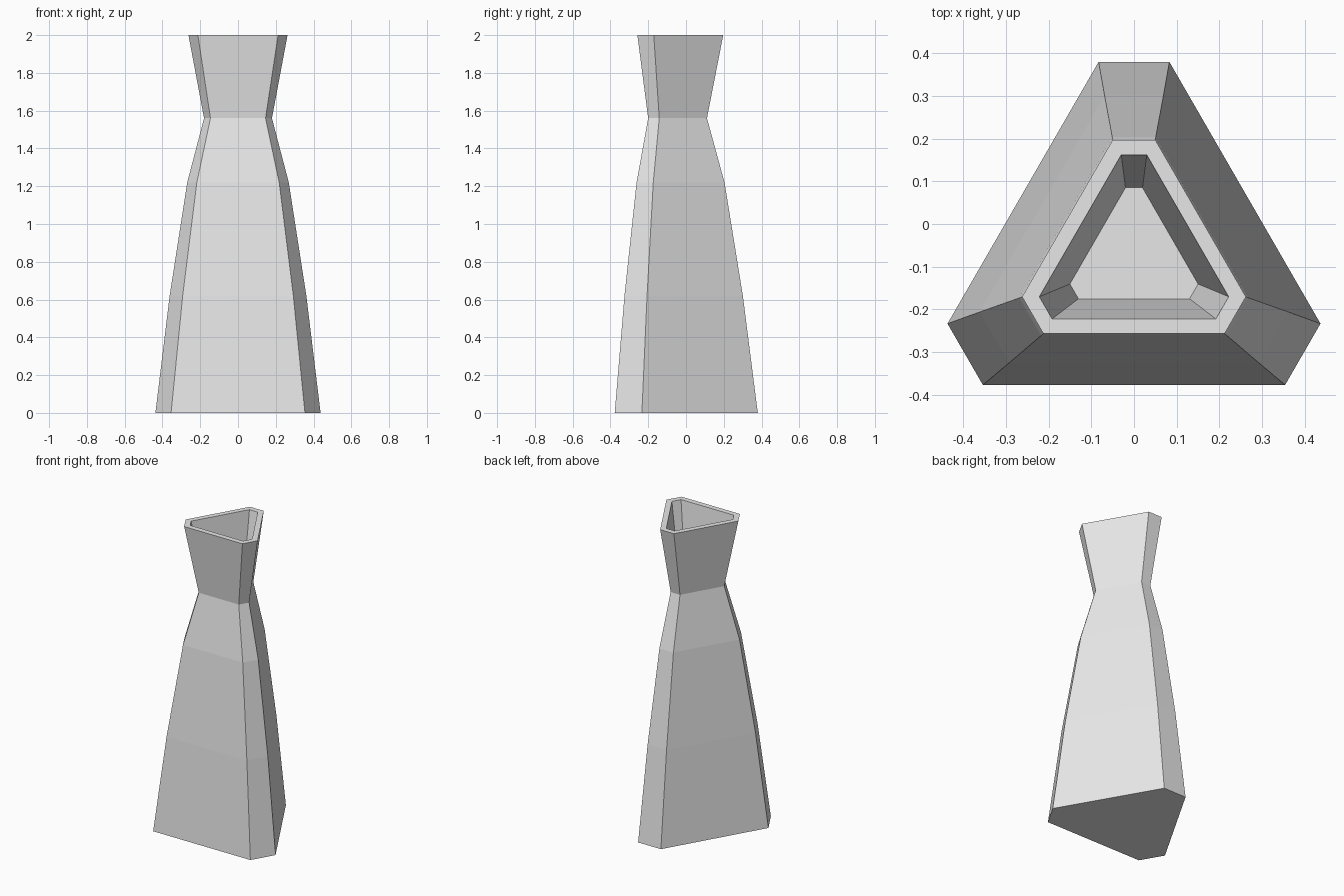
import bpy, bmesh
from mathutils import Matrix, Vector
from math import radians

cube = bpy.data.objects.get("Cube")
if cube:
    bpy.data.objects.remove(cube, do_unlink=True)

grey = bpy.data.materials.new("light grey")
grey.use_nodes = True
grey.diffuse_color = (0.8, 0.8, 0.8, 1)
grey.node_tree.nodes["Principled BSDF"].inputs["Base Color"].default_value = (0.8, 0.8, 0.8, 1)

AXIS_Y = -0.077  # the triangle's centre


def ring(bm, reach, half, z):
    """Triangle with cut corners: reach from axis to cut, half width of the cut."""
    verts = []
    for k in range(3):
        turn = Matrix.Rotation(radians(120 * k), 3, 'Z')
        for x in (half, -half):
            p = turn @ Vector((x, reach, z))
            verts.append(bm.verts.new(p + Vector((0, AXIS_Y, 0))))
    return verts


# Rings run up the outside, over the rim and down the inside of the neck
profile = [
    (0.457, 0.083, 0.0),
    (0.378, 0.069, 0.62),
    (0.281, 0.051, 1.22),
    (0.188, 0.034, 1.56),
    (0.274, 0.050, 2.0),
    (0.239, 0.030, 2.0),
    (0.162, 0.020, 1.56),
]

bm = bmesh.new()
rings = [ring(bm, *step) for step in profile]
for low, high in zip(rings, rings[1:]):
    for i in range(6):
        j = (i + 1) % 6
        bm.faces.new((low[i], low[j], high[j], high[i]))

# Base and the floor of the opening
bm.faces.new(rings[0][::-1])
bm.faces.new(rings[-1])
bmesh.ops.recalc_face_normals(bm, faces=bm.faces)

mesh = bpy.data.meshes.new("vase")
bm.to_mesh(mesh)
bm.free()
mesh.materials.append(grey)
vase = bpy.data.objects.new("vase", mesh)
bpy.context.collection.objects.link(vase)
